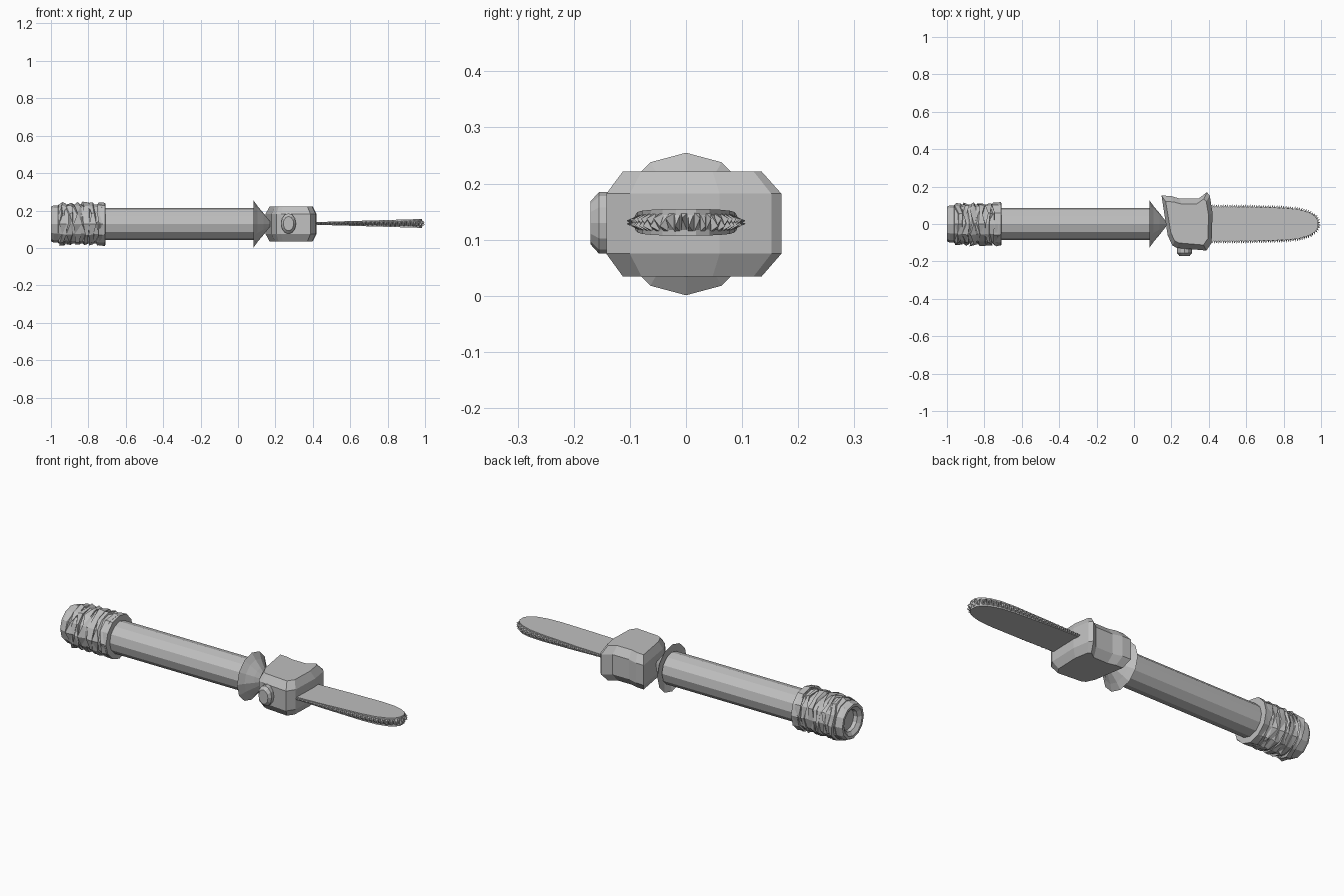
import bpy, bmesh, math, random
from mathutils import Vector

if "Cube" in bpy.data.objects:
    bpy.data.objects.remove(bpy.data.objects["Cube"])

random.seed(4)
ZC = 0.128          # height of the long axis
grey = bpy.data.materials.new("plain grey")
grey.diffuse_color = (0.52, 0.52, 0.52, 1)
grey.use_nodes = True
grey.node_tree.nodes["Principled BSDF"].inputs["Base Color"].default_value = grey.diffuse_color


def finish(name, bm):
    bmesh.ops.recalc_face_normals(bm, faces=bm.faces)
    me = bpy.data.meshes.new(name)
    bm.to_mesh(me)
    bm.free()
    ob = bpy.data.objects.new(name, me)
    me.materials.append(grey)
    bpy.context.collection.objects.link(ob)
    return ob


def lathe(name, profile, sides=12, closed=False, jx=0, jr=0):
    """Turn an (x, radius) profile about the long axis, optionally roughened."""
    bm = bmesh.new()
    rings = []
    for x, r in profile:
        ring = []
        for i in range(sides):
            a = 2 * math.pi * i / sides
            rr = r + random.uniform(-jr, jr)
            ring.append(bm.verts.new((x + random.uniform(-jx, jx),
                                      rr * math.sin(a), ZC - rr * math.cos(a))))
        rings.append(ring)
    pairs = list(zip(rings, rings[1:]))
    if closed:
        pairs.append((rings[-1], rings[0]))
    for a, b in pairs:
        for i in range(sides):
            j = (i + 1) % sides
            bm.faces.new((a[i], a[j], b[j], b[i]))
    if not closed:
        bm.faces.new(rings[0])
        bm.faces.new(rings[-1])
    if jr:
        bmesh.ops.triangulate(bm, faces=bm.faces)
    return finish(name, bm)


# Pole and flared collar
lathe("pole", [(-0.76, 0.085), (0.085, 0.085)])
lathe("collar", [(0.10, 0.08), (0.083, 0.127), (0.105, 0.095), (0.135, 0.06), (0.17, 0.015)])

# Hollow pommel and torn wrap around the grip
lathe("pommel", [(-0.93, 0.05), (-0.985, 0.058), (-1.0, 0.078), (-1.0, 0.092),
                 (-0.985, 0.1), (-0.95, 0.1), (-0.93, 0.09)], closed=True)
lathe("grip_core", [(-0.965, 0.09), (-0.96, 0.103), (-0.72, 0.105), (-0.712, 0.08)])
for k in range(6):
    x = -0.962 + 0.04 * k
    lathe(f"grip_wrap_{k}", [(x + 0.012, 0.1), (x + 0.014, 0.114), (x + 0.036, 0.113), (x + 0.04, 0.1)],
          closed=True, jx=0.012, jr=0.006)
lathe("grip_end_band", [(-0.75, 0.09), (-0.745, 0.115), (-0.71, 0.116), (-0.708, 0.08)], closed=True, jr=0.003)

# Motor housing: top outline stacked in four levels, chamfered above and below
outline = [(0.147, 0.152), (0.195, 0.15), (0.245, 0.136), (0.345, 0.136), (0.39, 0.17), (0.405, 0.152),
           (0.42, 0.06), (0.415, -0.1), (0.387, -0.142), (0.23, -0.128), (0.205, -0.115), (0.18, -0.06)]
bm = bmesh.new()
rings = []
for z, sx, sy in [(0.034, .84, .79), (0.075, 1, 1), (0.182, 1, 1), (0.222, .84, .79)]:
    rings.append([bm.verts.new((0.287 + (x - 0.287) * sx, y * sy, z)) for x, y in outline])
for a, b in zip(rings, rings[1:]):
    for i in range(len(a)):
        j = (i + 1) % len(a)
        bm.faces.new((a[i], a[j], b[j], b[i]))
bm.faces.new(rings[0])
bm.faces.new(rings[-1])
finish("motor_housing", bm)

# Oval cap on the front of the housing
bm = bmesh.new()
rings = []
for y, s in [(-0.11, 1), (-0.155, 1), (-0.17, 0.7)]:
    rings.append([bm.verts.new((0.27 + 0.04 * s * math.cos(t * math.pi / 6), y,
                                0.13 + 0.055 * s * math.sin(t * math.pi / 6))) for t in range(12)])
for a, b in zip(rings, rings[1:]):
    for i in range(12):
        bm.faces.new((a[i], a[(i + 1) % 12], b[(i + 1) % 12], b[i]))
bm.faces.new(rings[-1])
finish("starter_cap", bm)

# Guide bar: rounded plate that thickens towards the tip
half = [(0.39, 0.092), (0.6, 0.091), (0.8, 0.086), (0.88, 0.078), (0.935, 0.062), (0.968, 0.042), (0.984, 0.018)]
edge = half + [(x, -y) for x, y in reversed(half)]


def thick(x):
    return 0.007 + 0.017 * (x - 0.41) / 0.58


bm = bmesh.new()
top = [bm.verts.new((x, y, ZC + 0.003 + thick(x))) for x, y in edge]
low = [bm.verts.new((x, y, ZC + 0.003 - thick(x))) for x, y in edge]
bm.faces.new(top)
bm.faces.new(low)
for i in range(len(edge)):
    j = (i + 1) % len(edge)
    bm.faces.new((top[i], top[j], low[j], low[i]))
finish("guide_bar", bm)

# Saw chain: small pyramids leaning alternately up and down along the bar edge
bm = bmesh.new()
step, carry, n = 0.012, 0.0, 0
for (x0, y0), (x1, y1) in zip(edge, edge[1:]):
    p, q = Vector((x0, y0, ZC + 0.003)), Vector((x1, y1, ZC + 0.003))
    d = (q - p).normalized()
    out = Vector((-d.y, d.x, 0))
    s = carry
    while s < (q - p).length:
        c = p + d * s - out * 0.003
        h = thick(c.x) * 0.75
        side = 1 if n % 2 else -1
        base = [bm.verts.new(c + d * u * step * 0.5 + Vector((0, 0, v * h)))
                for u, v in [(-1, -1), (1, -1), (1, 1), (-1, 1)]]
        tip = bm.verts.new(c + out * 0.017 + d * 0.004 + Vector((0, 0, side * h * 0.4)))
        bm.faces.new(base)
        for i in range(4):
            bm.faces.new((base[i], base[(i + 1) % 4], tip))
        s += step
        n += 1
    carry = s - (q - p).length
finish("saw_chain", bm)
